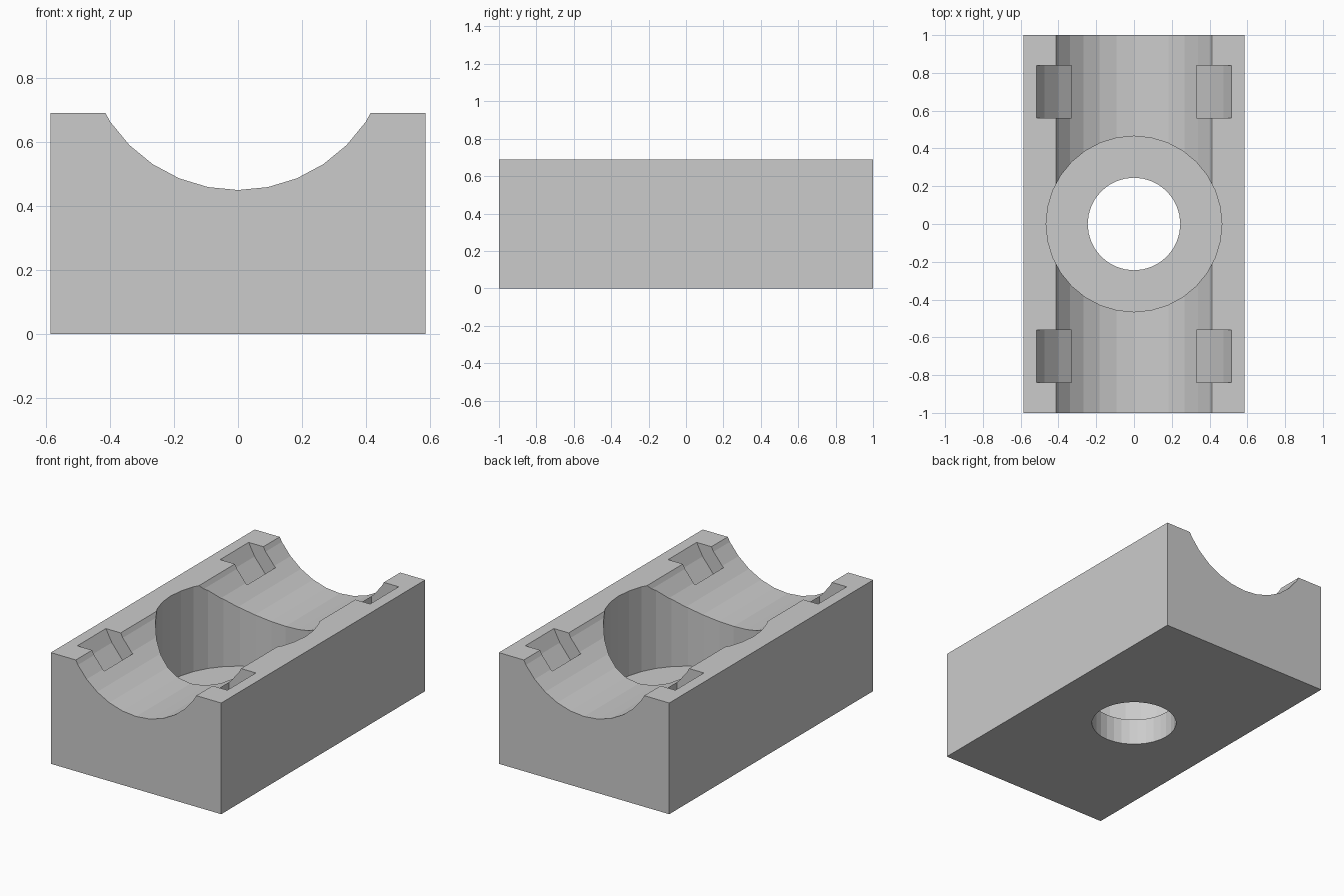
import bpy
import bmesh
from math import sin, cos, pi, radians

cube = bpy.data.objects.get("Cube")
if cube:
    bpy.data.objects.remove(cube, do_unlink=True)

WIDTH, LENGTH, HEIGHT = 1.17, 2.0, 0.69
AXIS_Z = 0.93        # height of the trough's centre line
STEP = 2 * pi / 32   # facet angle of the curved cuts

grey = bpy.data.materials.new("plain grey")
grey.use_nodes = True
colour = (0.6, 0.6, 0.6, 1)
grey.diffuse_color = colour
grey.node_tree.nodes["Principled BSDF"].inputs["Base Color"].default_value = colour


def cylinder(name, radius, depth, location, rotation=(0, 0, 0)):
    bpy.ops.mesh.primitive_cylinder_add(vertices=32, radius=radius, depth=depth,
                                        location=location, rotation=rotation)
    obj = bpy.context.object
    obj.name = name
    return obj


def prism(name, profile, y0, y1):
    """Extrude an x-z profile along y."""
    bm = bmesh.new()
    face = bm.faces.new([bm.verts.new((x, y0, z)) for x, z in profile])
    ext = bmesh.ops.extrude_face_region(bm, geom=[face])
    moved = [v for v in ext["geom"] if isinstance(v, bmesh.types.BMVert)]
    bmesh.ops.translate(bm, verts=moved, vec=(0, y1 - y0, 0))
    bmesh.ops.recalc_face_normals(bm, faces=bm.faces)
    mesh = bpy.data.meshes.new(name)
    bm.to_mesh(mesh)
    bm.free()
    obj = bpy.data.objects.new(name, mesh)
    bpy.context.collection.objects.link(obj)
    return obj


# Solid block
bpy.ops.mesh.primitive_cube_add(size=1, location=(0, 0, HEIGHT / 2))
block = bpy.context.object
block.name = "cradle_block"
block.scale = (WIDTH, LENGTH, HEIGHT)
bpy.ops.object.transform_apply(location=True, rotation=True, scale=True)
block.data.materials.append(grey)

# Lengthwise trough, stepped vertical bore
cutters = [
    cylinder("trough_cutter", 0.48, 2.4, (0, 0, AXIS_Z), (radians(90), 0, 0)),
    cylinder("bore_cutter", 0.465, 1.0, (0, 0, 0.164 + 0.5)),
    cylinder("through_hole_cutter", 0.245, 1.0, (0, 0, 0.1)),
]

# Four curved strap slots, concentric with the trough
SLOT_R, SLOT_X = 0.57, 0.33
start = (SLOT_X, AXIS_Z - (SLOT_R ** 2 - SLOT_X ** 2) ** 0.5)
arc = [(SLOT_R * sin(i * STEP), AXIS_Z - SLOT_R * cos(i * STEP)) for i in range(4, 7)]
profile = [(SLOT_X, 0.9), start] + arc + [(arc[-1][0], 0.9)]
for side in (-1, 1):
    for y in (-0.70, 0.70):
        cutters.append(prism("slot_cutter", [(side * x, z) for x, z in profile],
                             y - 0.14, y + 0.14))

# Cut everything out of the block
for cutter in cutters:
    cutter.hide_render = True
    mod = block.modifiers.new(cutter.name, "BOOLEAN")
    mod.operation = "DIFFERENCE"
    mod.solver = "EXACT"
    mod.object = cutter
bpy.ops.object.select_all(action="DESELECT")
block.select_set(True)
bpy.context.view_layer.objects.active = block
for mod in list(block.modifiers):
    bpy.ops.object.modifier_apply(modifier=mod.name)
for cutter in cutters:
    bpy.data.objects.remove(cutter, do_unlink=True)
